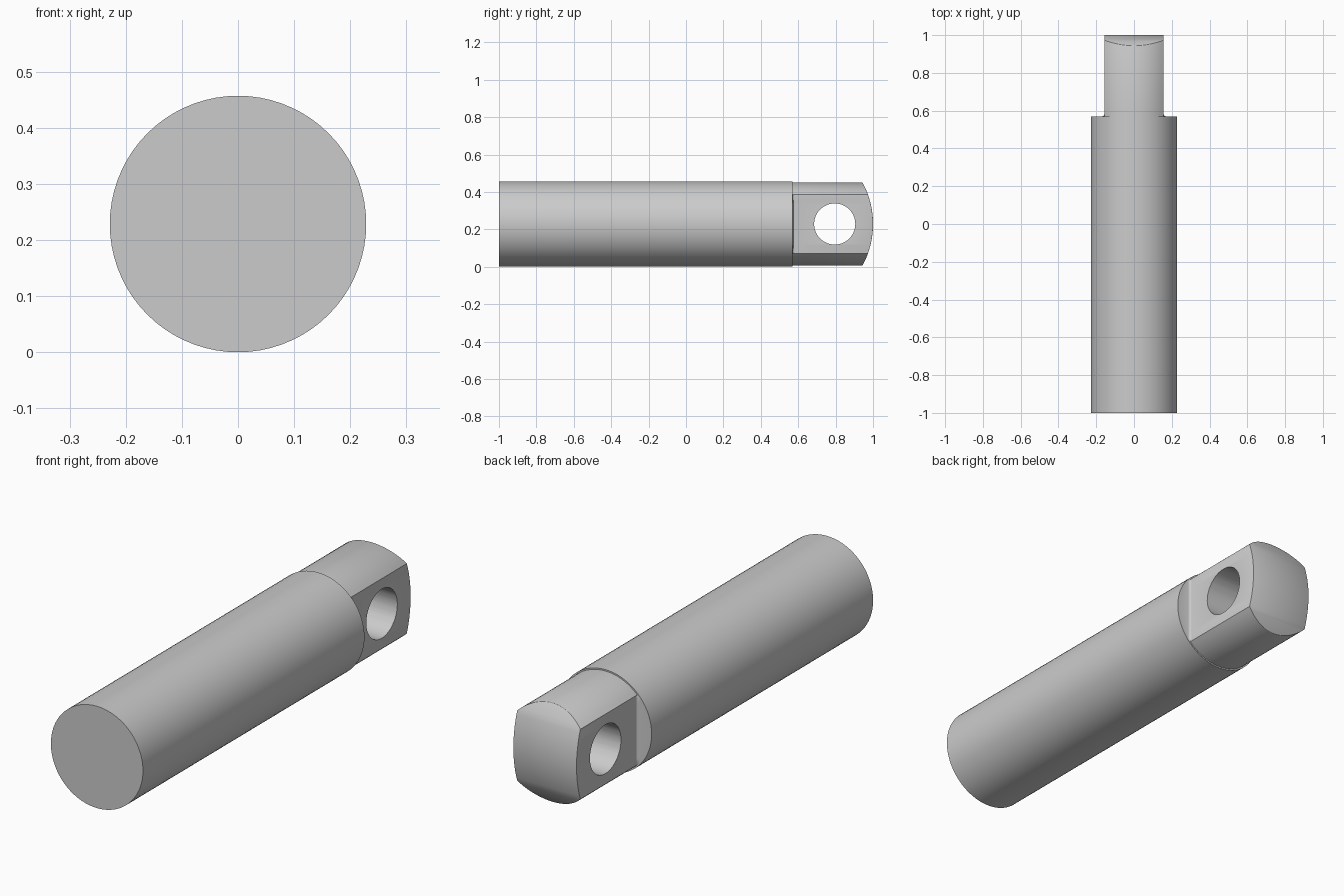
import bpy, bmesh
from math import sin, cos, pi, sqrt, radians

if "Cube" in bpy.data.objects:
    bpy.data.objects.remove(bpy.data.objects["Cube"])

R, R_TONGUE, HALF_W = 0.2285, 0.222, 0.157   # body, tongue radius, tongue half thickness
CZ, SHOULDER, END_R, FILLET = 0.2285, 0.57, 0.4675, 0.012
N = 72

bm = bmesh.new()


def ring(y_of_z, r, half_w):
    """Round section with flats at x = +-half_w."""
    out = []
    for i in range(N):
        a = 2 * pi * i / N - pi / 2
        x, z = r * cos(a), r * sin(a)
        x = max(-half_w, min(half_w, x))
        out.append(bm.verts.new((x, y_of_z(z), CZ + z)))
    return out


# Body, shoulder, root fillet and tongue as one loft
rings = [ring(lambda z: -1.0, R, 1), ring(lambda z: SHOULDER, R, 1)]
for k in range(4):
    t = k / 3 * pi / 2
    rings.append(ring(lambda z: SHOULDER + FILLET * (1 - cos(t)), R_TONGUE,
                      HALF_W + FILLET * (1 - sin(t))))
rings.append(ring(lambda z: 1 - END_R + sqrt(END_R ** 2 - z * z), R_TONGUE, HALF_W))
for a, b in zip(rings, rings[1:]):
    for i in range(N):
        j = (i + 1) % N
        bm.faces.new((a[i], a[j], b[j], b[i]))
bm.faces.new(rings[0][::-1])

# Curved end face, made of strips across the tongue
e = rings[-1]
h = N // 2
bm.faces.new((e[0], e[1], e[N - 1]))
for i in range(1, h - 1):
    bm.faces.new((e[i], e[i + 1], e[N - i - 1], e[N - i]))
bm.faces.new((e[h - 1], e[h], e[h + 1]))
bmesh.ops.recalc_face_normals(bm, faces=bm.faces[:])

# Softened rim around the curved end
rim = [bm.edges.get((e[i], e[(i + 1) % N])) for i in range(N)]
bmesh.ops.bevel(bm, geom=rim, offset=0.007, segments=2, profile=0.5,
                affect='EDGES', clamp_overlap=True)

mesh = bpy.data.meshes.new("eye_rod")
bm.to_mesh(mesh)
bm.free()
rod = bpy.data.objects.new("eye_rod", mesh)
bpy.context.collection.objects.link(rod)

# Cross hole through the tongue
bpy.ops.mesh.primitive_cylinder_add(vertices=48, radius=0.11, depth=1,
                                    location=(0, 0.795, CZ), rotation=(0, pi / 2, 0))
cutter = bpy.context.object
cutter.name = "hole_cutter"
cutter.hide_render = True
cut = rod.modifiers.new("cross_hole", 'BOOLEAN')
cut.operation, cut.object, cut.solver = 'DIFFERENCE', cutter, 'EXACT'

bpy.ops.object.select_all(action='DESELECT')
rod.select_set(True)
bpy.context.view_layer.objects.active = rod
bpy.ops.object.modifier_apply(modifier="cross_hole")
bpy.data.objects.remove(cutter)
bpy.ops.object.shade_smooth_by_angle(angle=radians(30))
